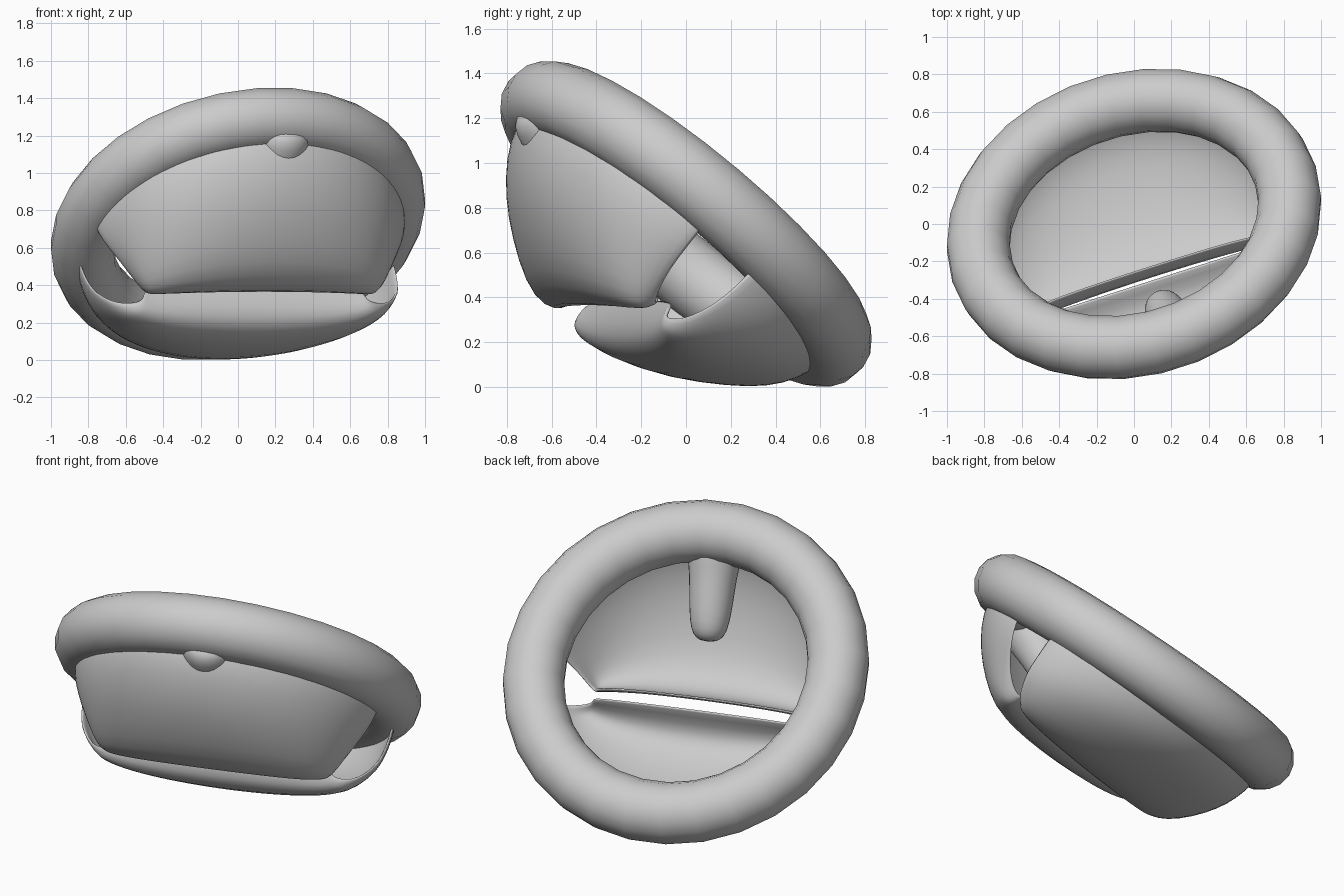
import bpy, bmesh, math
from mathutils import Vector, Matrix

if "Cube" in bpy.data.objects:
    bpy.data.objects.remove(bpy.data.objects["Cube"])

# Tilted frame: n = ring axis, u = slit direction, v = downhill direction
n = Vector((-0.2, 0.627, 0.753)).normalized()
u = Vector((n.y, -n.x, 0)).normalized()
v = n.cross(u)
FRAME = Matrix((u, v, n)).transposed().to_4x4()
FRAME.translation = (0, 0, 0.728)


def add_grid(name, rows, closed=False):
    """Skin rows of points, placed in the tilted frame."""
    bm = bmesh.new()
    vr = [[bm.verts.new(p) for p in row] for row in rows]
    m = len(rows[0])
    for a, b in zip(vr, vr[1:]):
        for i in range(m if closed else m - 1):
            j = (i + 1) % m
            bm.faces.new((a[i], a[j], b[j], b[i]))
    if closed:
        bm.faces.new(vr[0])
        bm.faces.new(vr[-1])
    bmesh.ops.recalc_face_normals(bm, faces=bm.faces)
    for f in bm.faces:
        f.smooth = True
    me = bpy.data.meshes.new(name)
    bm.to_mesh(me)
    bm.free()
    ob = bpy.data.objects.new(name, me)
    bpy.context.collection.objects.link(ob)
    ob.matrix_world = FRAME
    return ob


def subdivide(ob, levels):
    s = ob.modifiers.new("smooth", 'SUBSURF')
    s.levels = s.render_levels = levels


# Thick round ring
bpy.ops.mesh.primitive_torus_add(major_segments=30, minor_segments=16,
                                 major_radius=0.85, minor_radius=0.17)
ring = bpy.context.object
ring.name = "ring"
ring.matrix_world = FRAME
bpy.ops.object.shade_smooth()


# Half-bowl shells: profile entries are (v, w, half width, w at the side ends)
def shell(name, side, profile, gap):
    rows = []
    count = 24
    for pv, pw, hw, we in profile:
        row = []
        for i in range(count + 1):
            a = math.radians(-82 + 164 * i / count)
            c, s = math.cos(a), math.sin(a) / math.sin(math.radians(82))
            c0 = math.cos(math.radians(82))
            k = max(0.0, (c - c0) / (1 - c0)) ** 0.4
            row.append((hw * s, side * (gap + (pv - gap) * c), we + (pw - we) * k))
        rows.append(row)
    ob = add_grid(name, rows)
    t = ob.modifiers.new("thickness", 'SOLIDIFY')
    t.thickness = 0.018
    t.offset = 0
    subdivide(ob, 1)


shell("front_shell", -1, [
    (0.86, -0.08, 0.87, -0.08), (0.84, -0.20, 0.86, -0.18), (0.75, -0.33, 0.82, -0.27),
    (0.64, -0.44, 0.77, -0.35), (0.46, -0.56, 0.72, -0.42), (0.29, -0.63, 0.68, -0.46),
    (0.15, -0.61, 0.65, -0.48), (0.07, -0.53, 0.63, -0.49), (0.04, -0.43, 0.62, -0.48)], 0.02)
shell("back_shell", 1, [
    (0.86, -0.08, 0.88, -0.08), (0.82, -0.20, 0.88, -0.20), (0.75, -0.30, 0.87, -0.29),
    (0.63, -0.40, 0.85, -0.38), (0.45, -0.52, 0.79, -0.46), (0.28, -0.59, 0.73, -0.50),
    (0.14, -0.61, 0.67, -0.51), (0.07, -0.53, 0.63, -0.50), (0.04, -0.41, 0.62, -0.47)], 0.04)

# Tapered round-ended peg hanging from the high side of the ring
start, tip = Vector((0.04, -0.84, -0.07)), Vector((0.01, -0.32, -0.30))
axis = (tip - start).normalized()
e1 = axis.cross(Vector((0, 0, 1))).normalized()
e2 = axis.cross(e1)
rows = []
for t, r in [(-0.08, 0.10), (0.0, 0.16), (0.18, 0.155), (0.35, 0.135), (0.6, 0.125),
             (0.82, 0.112), (0.94, 0.09), (1.0, 0.045)]:
    p = start.lerp(tip, t)
    rows.append([p + r * (e1 * math.cos(q) + e2 * math.sin(q))
                 for q in [2 * math.pi * i / 14 for i in range(14)]])
subdivide(add_grid("peg", rows, closed=True), 1)
